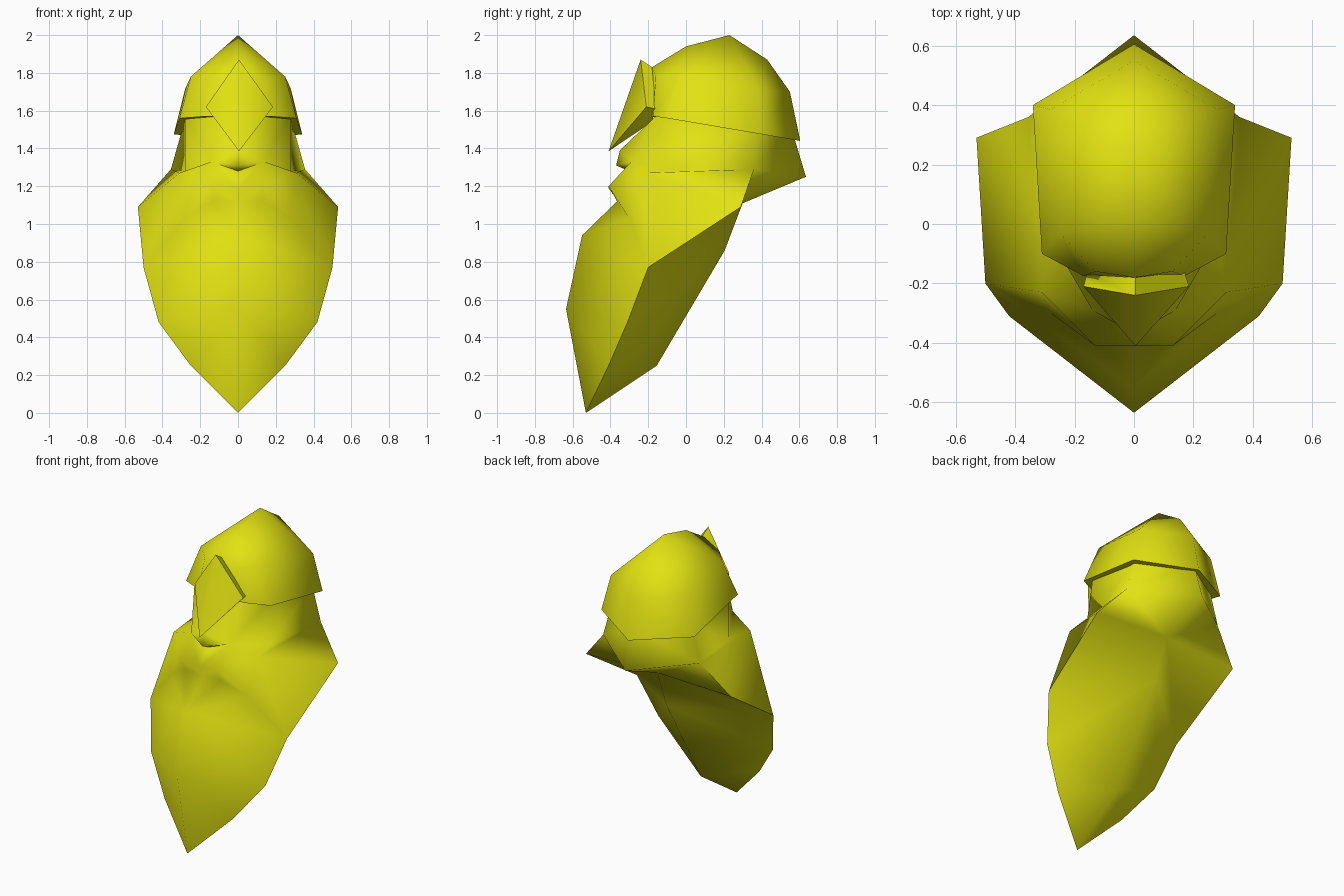
import bpy, bmesh, math

if "Cube" in bpy.data.objects:
    bpy.data.objects.remove(bpy.data.objects["Cube"])

yellow = bpy.data.materials.new("yellow")
yellow.diffuse_color = (0.76, 0.76, 0.006, 1)
yellow.use_nodes = True
yellow.node_tree.nodes["Principled BSDF"].inputs["Base Color"].default_value = yellow.diffuse_color


def build(name, points, faces, angle, mirror=True):
    """Make a part from named points; mirror the +x half across the centre plane."""
    bm = bmesh.new()
    sides = (1, -1) if mirror else (1,)
    for s in sides:
        v = {k: bm.verts.new((s * p[0], p[1], p[2])) for k, p in points.items()}
        for f in faces.split(","):
            bm.faces.new([v[k] for k in f.split()])
    bmesh.ops.remove_doubles(bm, verts=bm.verts, dist=0.0005)
    bmesh.ops.recalc_face_normals(bm, faces=bm.faces)
    mesh = bpy.data.meshes.new(name)
    bm.to_mesh(mesh)
    bm.free()
    mesh.materials.append(yellow)
    ob = bpy.data.objects.new(name, mesh)
    bpy.context.collection.objects.link(ob)
    bpy.context.view_layer.objects.active = ob
    ob.select_set(True)
    bpy.ops.object.shade_smooth_by_angle(angle=math.radians(angle))
    ob.select_set(False)


# Bearded head: f = front centre, s = side ridge, b = back centre,
# m = moustache, c = cheek, n = neck foot, d/e = brow
head = {
    "f0": (0, -.53, 0), "f1": (0, -.635, .55), "f2": (0, -.55, .94),
    "f3": (0, -.36, 1.12), "f4": (0, -.41, 1.19), "f5": (0, -.30, 1.28),
    "f6": (0, -.37, 1.31), "f7": (0, -.35, 1.39), "f8": (0, -.15, 1.58),
    "s1": (.25, -.41, .25), "s2": (.42, -.31, .48), "s3": (.50, -.20, .77),
    "s4": (.53, .29, 1.09), "s5": (.355, .36, 1.29), "s6": (.29, .36, 1.52),
    "b1": (0, -.155, .25), "b2": (0, .205, .86), "b3": (0, .30, 1.11),
    "b4": (0, .635, 1.25), "b5": (0, .56, 1.50),
    "m3": (.13, -.365, 1.12), "m4": (.13, -.41, 1.20), "m6": (.14, -.29, 1.33),
    "c0": (.28, -.30, 1.03), "c1": (.31, -.23, 1.27),
    "n": (.28, -.05, 1.28), "d": (.28, -.05, 1.58), "e": (.14, -.15, 1.58),
}
head_faces = (
    "f0 s1 f1,f1 s1 s2,f1 s2 f2,f2 s2 s3,f2 s3 c0,f2 c0 m3,f2 m3 f3,"   # beard front
    "f3 m3 m4 f4,m3 c0 m4,f4 m4 m6,f4 m6 f5,f5 m6 f6,m4 c0 c1,m4 c1 m6,"  # moustache
    "s3 c1 c0,s3 s4 c1,s4 s5 c1,"                                       # cheeks
    "f6 m6 f7,f7 m6 e,f7 e f8,"                                         # nose
    "m6 c1 n,m6 n d e,c1 s5 n,n s5 s6 d,"                               # cheek ledge and neck
    "f0 b1 s1,s1 b1 s2,s2 b1 b2,s2 b2 s3,s3 b2 b3,s3 b3 s4,"            # beard back
    "s4 b3 s5,b3 b4 s5,s5 b4 b5 s6"                                     # nape
)
build("bearded_head", head, head_faces, 85)

# Helmet: r = rim, u = upper ring, p = crown ridge, q = centre of underside
helmet = {
    "r0": (0, -.19, 1.57), "r1": (.17, -.175, 1.57), "r2": (.31, -.10, 1.56),
    "r3": (.34, .40, 1.475), "r4": (0, .605, 1.44),
    "u1": (.13, -.16, 1.78), "u2": (.25, -.03, 1.78), "u3": (.28, .385, 1.715),
    "p0": (0, -.18, 1.83), "p1": (0, 0, 1.94), "p2": (0, .23, 2.0),
    "p3": (0, .43, 1.87), "p4": (0, .55, 1.70), "q": (0, .20, 1.52),
}
helmet_faces = (
    "r0 r1 u1 p0,r1 r2 u2 u1,r2 r3 u3 u2,r3 r4 p4 u3,"                  # sides
    "p0 u1 u2 p1,p1 u2 p2,p2 u2 u3,p2 u3 p3,p3 u3 p4,"                  # crown
    "q r0 r1,q r1 r2,q r2 r3,q r3 r4"                                   # underside
)
build("helmet", helmet, helmet_faces, 75)

# Diamond nose guard, folded along its upright centre line
guard = {
    "t": (.005, -.24, 1.87), "l": (-.17, -.21, 1.62), "r": (.185, -.21, 1.62), "b": (.005, -.41, 1.385),
    "T": (.005, -.18, 1.83), "L": (-.16, -.17, 1.61), "R": (.17, -.16, 1.61), "B": (.005, -.18, 1.54),
}
build("nose_guard", guard, "t l b,t b r,t T L l,l L B b,b B R r,r R T t,T R B L", 68, mirror=False)
